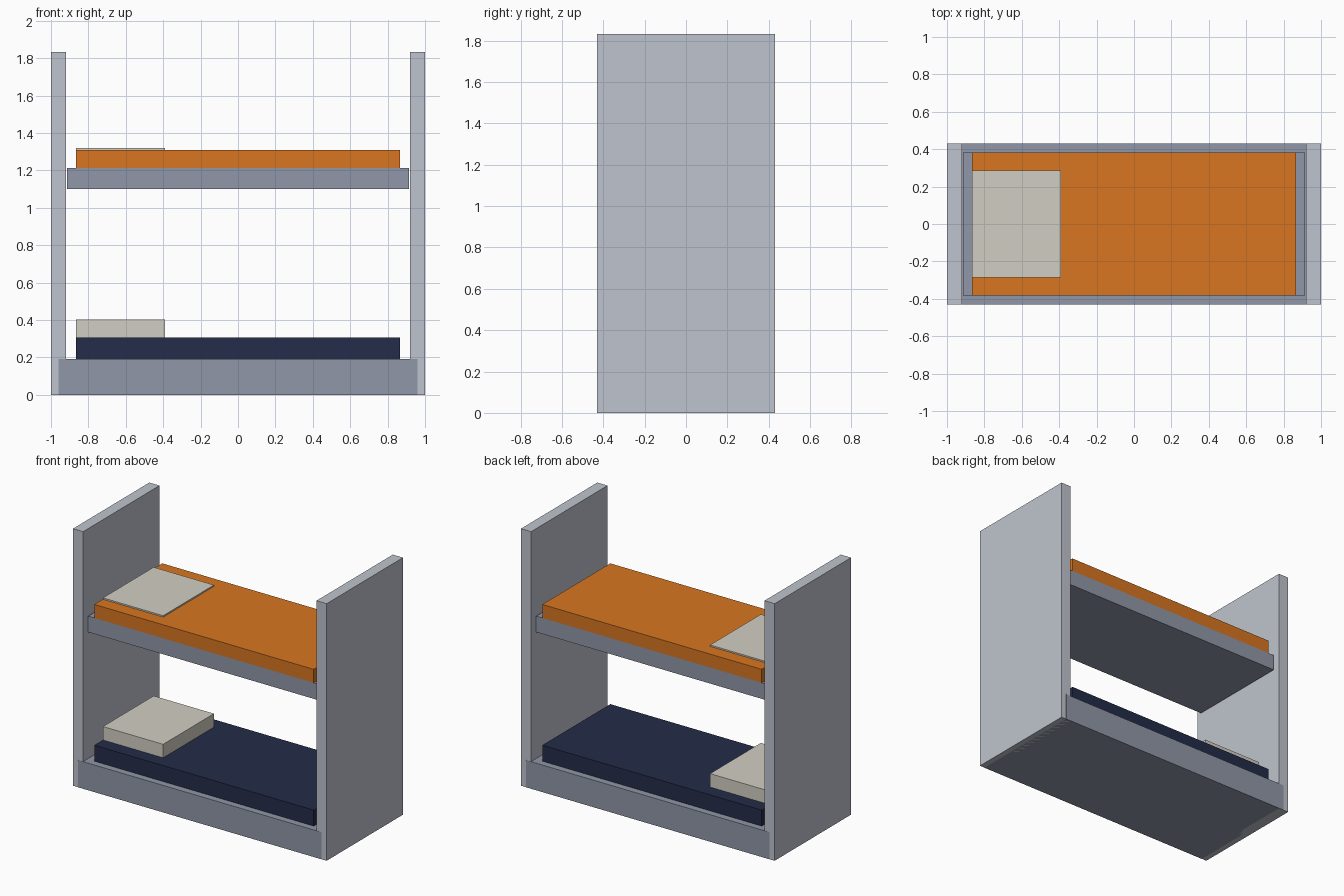
import bpy
import bmesh

if "Cube" in bpy.data.objects:
    bpy.data.objects.remove(bpy.data.objects["Cube"])


def material(name, rgb):
    m = bpy.data.materials.new(name)
    m.diffuse_color = (*rgb, 1)
    m.use_nodes = True
    m.node_tree.nodes["Principled BSDF"].inputs["Base Color"].default_value = m.diffuse_color
    return m


panel_mat = material("light_grey_panel", (0.52, 0.55, 0.61))
frame_mat = material("grey_frame", (0.28, 0.31, 0.39))
orange = material("orange_fabric", (0.69, 0.18, 0.015))
navy = material("navy_fabric", (0.017, 0.025, 0.065))
cream = material("cream_fabric", (0.64, 0.62, 0.54))


def box(name, x, half_y, z, mat):
    """Box from x and z ranges, centred on y = 0."""
    bm = bmesh.new()
    bmesh.ops.create_cube(bm, size=1)
    bmesh.ops.scale(bm, vec=(x[1] - x[0], 2 * half_y, z[1] - z[0]), verts=bm.verts)
    bmesh.ops.translate(bm, vec=((x[0] + x[1]) / 2, 0, (z[0] + z[1]) / 2), verts=bm.verts)
    mesh = bpy.data.meshes.new(name)
    bm.to_mesh(mesh)
    bm.free()
    mesh.materials.append(mat)
    ob = bpy.data.objects.new(name, mesh)
    bpy.context.collection.objects.link(ob)
    return ob


# End panels
box("left_end_panel", (-1, -0.92), 0.43, (0, 1.832), panel_mat)
box("right_end_panel", (0.92, 1), 0.43, (0, 1.832), panel_mat)

# Bed frames; the lower one is let into the end panels
box("lower_bed_base", (-0.96, 0.96), 0.431, (0, 0.193), frame_mat)
box("upper_bed_base", (-0.913, 0.913), 0.383, (1.10, 1.214), frame_mat)

# Mattress and pillow for each bunk
for level, base, top, pillow_top, mat in (
    ("lower", 0.193, 0.307, 0.403, navy),
    ("upper", 1.214, 1.31, 1.32, orange),
):
    box(level + "_mattress", (-0.865, 0.865), 0.383, (base, top), mat)
    box(level + "_pillow", (-0.865, -0.39), 0.286, (top, pillow_top), cream)
